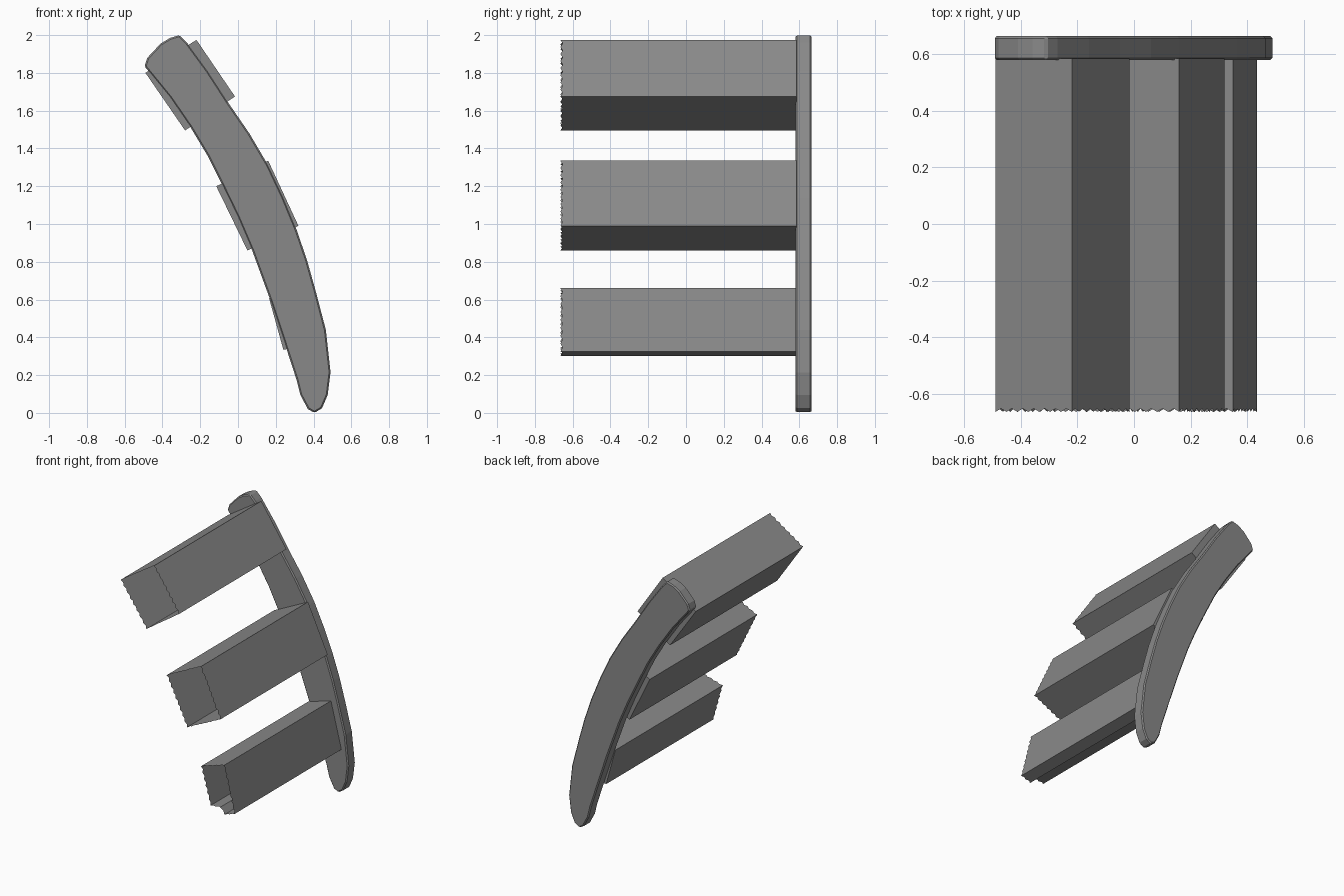
import bpy, bmesh
from mathutils import Vector

if "Cube" in bpy.data.objects:
    bpy.data.objects.remove(bpy.data.objects["Cube"])

grey = bpy.data.materials.new("mid grey")
grey.diffuse_color = (0.25, 0.25, 0.25, 1)
grey.use_nodes = True
grey.node_tree.nodes["Principled BSDF"].inputs["Base Color"].default_value = grey.diffuse_color

PLATE_FRONT, PLATE_BACK, TUBE_FRONT = 0.58, 0.665, -0.665


def finish(bm, name):
    bmesh.ops.recalc_face_normals(bm, faces=bm.faces)
    mesh = bpy.data.meshes.new(name)
    bm.to_mesh(mesh)
    bm.free()
    mesh.materials.append(grey)
    obj = bpy.data.objects.new(name, mesh)
    bpy.context.collection.objects.link(obj)
    return obj


# Curved back plate, extruded from its outline
outline = [(-.495, 1.835), (-.48, 1.88), (-.41, 1.955), (-.36, 1.985), (-.31, 2.0), (-.27, 1.96),
           (-.16, 1.81), (-.05, 1.64), (.06, 1.48), (.16, 1.31), (.24, 1.14), (.31, .97),
           (.365, .81), (.41, .65), (.465, .44), (.49, .215), (.475, .095), (.445, .025),
           (.405, 0), (.37, .02), (.33, .095), (.31, .175), (.245, .375), (.17, .6),
           (.075, .86), (0, 1.035), (-.08, 1.2), (-.16, 1.36), (-.25, 1.51), (-.36, 1.67)]
bm = bmesh.new()
face = bm.faces.new([bm.verts.new((x, PLATE_FRONT, z)) for x, z in outline])
back = bmesh.ops.extrude_face_region(bm, geom=[face])
bmesh.ops.translate(bm, vec=(0, PLATE_BACK - PLATE_FRONT, 0),
                    verts=[v for v in back["geom"] if isinstance(v, bmesh.types.BMVert)])
plate = finish(bm, "curved_back_plate")
bevel = plate.modifiers.new("soft_edge", 'BEVEL')
bevel.width = 0.008
bevel.segments = 1
bevel.limit_method = 'ANGLE'
bevel.angle_limit = 1.0


# Open-fronted tubes with a closed back and finely notched front rim
def tube(name, corners, step=0.022):
    pts = []
    for i, a in enumerate(corners):
        a, b = Vector(a), Vector(corners[(i + 1) % len(corners)])
        n = max(2, 2 * round((b - a).length / step / 2))
        pts += [a.lerp(b, k / n) for k in range(n)]
    bm = bmesh.new()
    rear = [bm.verts.new((p.x, PLATE_FRONT + 0.005, p.y)) for p in pts]
    rim = [bm.verts.new((p.x, TUBE_FRONT + 0.012 * (i % 2), p.y)) for i, p in enumerate(pts)]
    for i in range(len(pts)):
        j = (i + 1) % len(pts)
        bm.faces.new((rear[i], rear[j], rim[j], rim[i]))
    bm.faces.new(rear)
    return finish(bm, name)


tube("upper_tube", [(-.49, 1.80), (-.22, 1.975), (-.016, 1.675), (-.28, 1.495)])
tube("middle_tube", [(-.115, 1.20), (.16, 1.335), (.32, .99), (.05, .86)])
tube("lower_tube", [(.165, .605), (.35, .66), (.435, .325), (.355, .30), (.32, .345), (.24, .335)])
